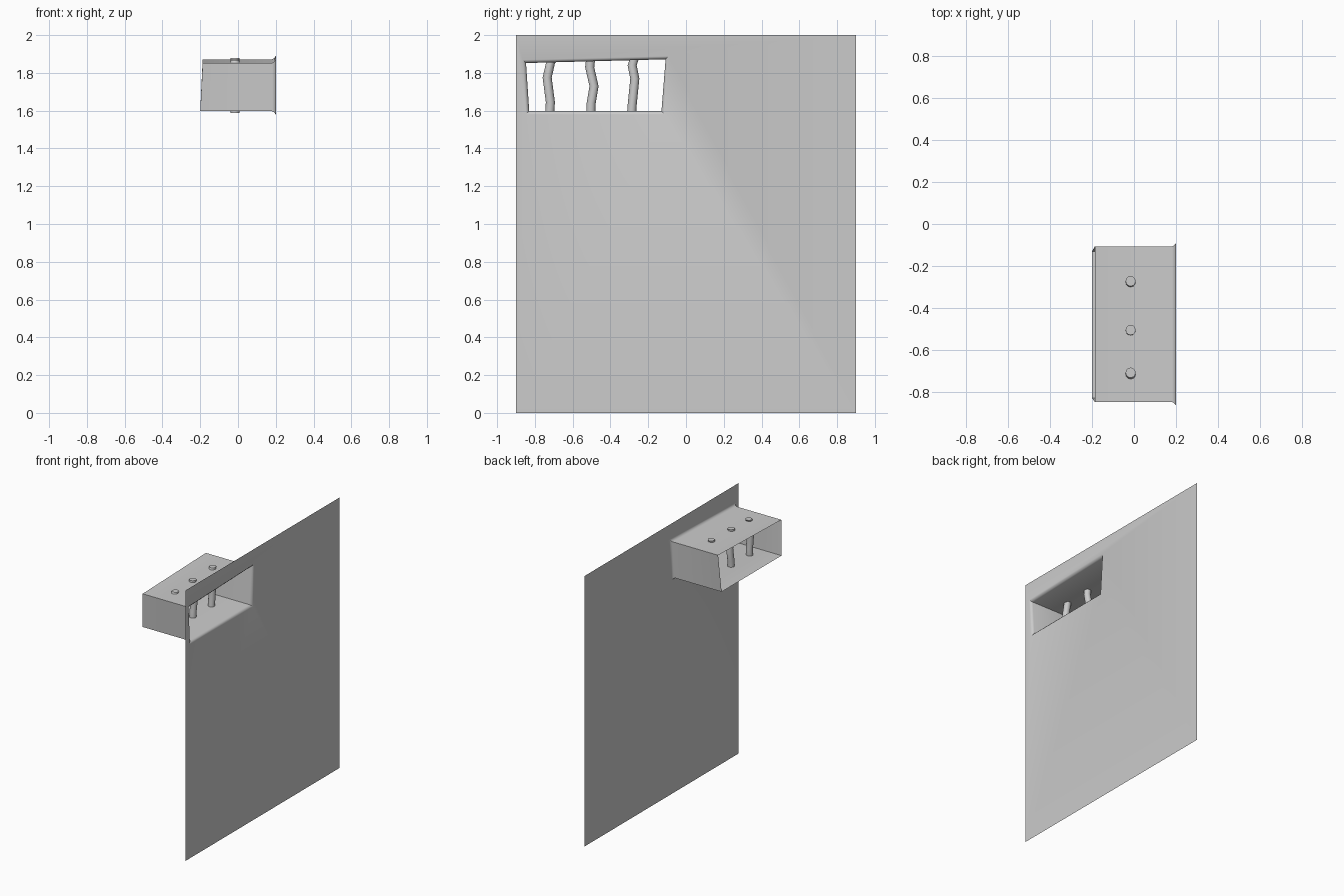
import bpy, bmesh, math
from mathutils import Vector

if "Cube" in bpy.data.objects:
    bpy.data.objects.remove(bpy.data.objects["Cube"])


def finish(bm, name, angle=40):
    bmesh.ops.recalc_face_normals(bm, faces=bm.faces[:])
    me = bpy.data.meshes.new(name)
    bm.to_mesh(me)
    bm.free()
    ob = bpy.data.objects.new(name, me)
    bpy.context.collection.objects.link(ob)
    bpy.ops.object.select_all(action='DESELECT')
    bpy.context.view_layer.objects.active = ob
    ob.select_set(True)
    bpy.ops.object.shade_smooth_by_angle(angle=math.radians(angle))
    return ob


def bridge(bm, a, b):
    n = len(a)
    for i in range(n):
        bm.faces.new((a[i], a[(i + 1) % n], b[(i + 1) % n], b[i]))


# Wall sheet with an irregular window opening, rounded lip and deep reveal
bm = bmesh.new()
opening = [(-0.83, 1.597), (-0.13, 1.597), (-0.108, 1.872), (-0.847, 1.852)]
outer = [(-0.9, 0), (0.9, 0), (0.9, 2), (-0.9, 2)]
signs = [(-1, -1), (1, -1), (1, 1), (-1, 1)]
rings = [[bm.verts.new((0.2, y, z)) for y, z in outer]]
for x, grow in ((0.2, 0.017), (0.19, 0.005), (0.18, 0.0), (-0.2, 0.0)):
    ring = []
    for (y, z), (sy, sz) in zip(opening, signs):
        lean = 0.013 if x < 0 and sz > 0 else 0   # back end tilts inward at the top
        ring.append(bm.verts.new((x + lean, y + sy * grow, z + sz * grow)))
    rings.append(ring)
for a, b in zip(rings, rings[1:]):
    bridge(bm, a, b)
finish(bm, "wall_with_window")


# Bent window bars poking slightly through sill and lintel
def bar(name, path, radius=0.024, sides=12):
    bm = bmesh.new()
    loops = []
    for y, z in path:
        loops.append([bm.verts.new((-0.016 + radius * math.cos(t), y + radius * math.sin(t), z))
                      for t in (2 * math.pi * i / sides for i in range(sides))])
    for a, b in zip(loops, loops[1:]):
        bridge(bm, a, b)
    bm.faces.new(loops[0])
    bm.faces.new(loops[-1])
    finish(bm, name)


bar("bar_left", [(-0.722, 1.587), (-0.718, 1.645), (-0.735, 1.775), (-0.718, 1.85), (-0.708, 1.866)])
bar("bar_middle", [(-0.504, 1.587), (-0.502, 1.64), (-0.487, 1.73), (-0.51, 1.83), (-0.505, 1.874)])
bar("bar_right", [(-0.288, 1.587), (-0.285, 1.63), (-0.271, 1.77), (-0.285, 1.84), (-0.272, 1.88)])
